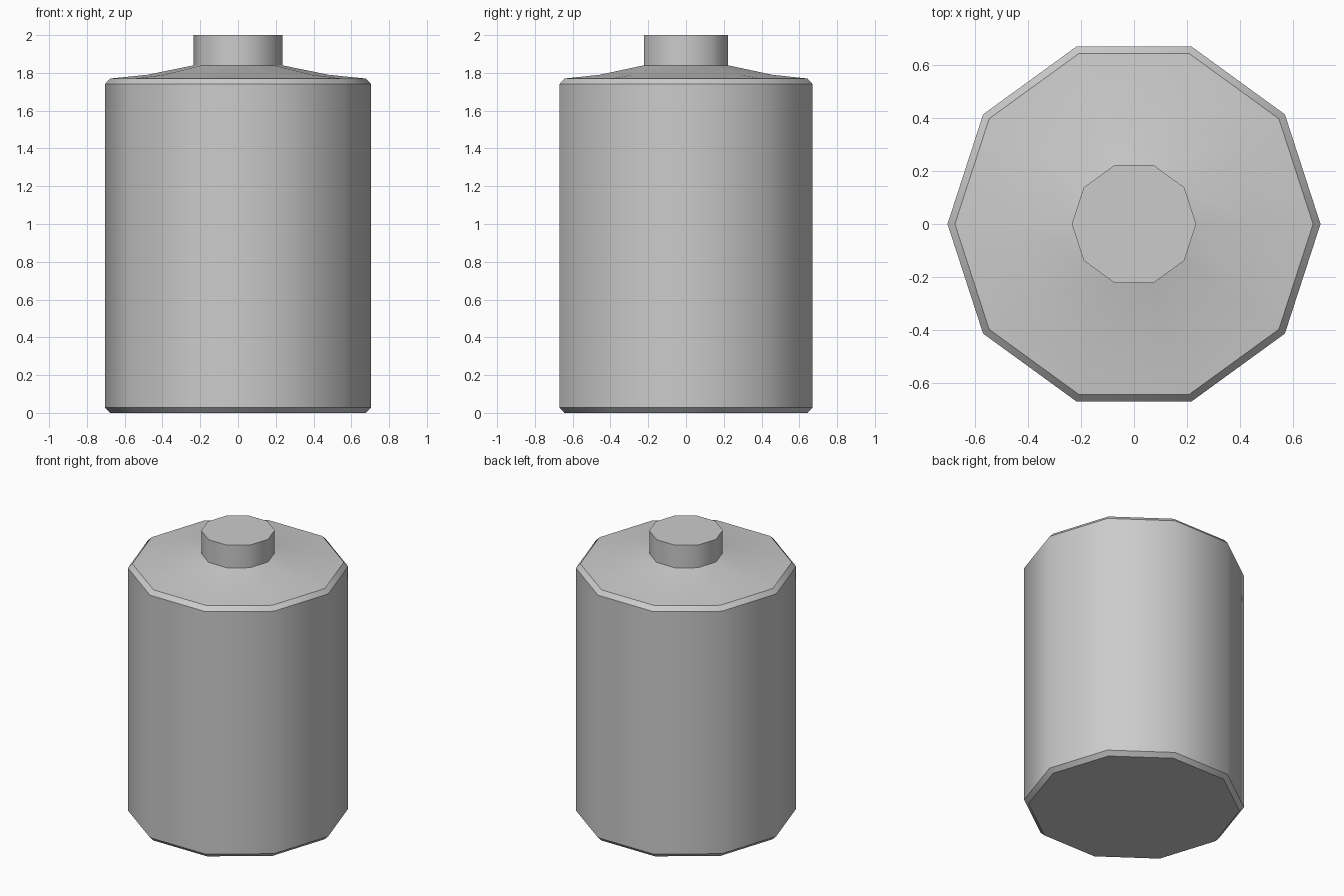
import bpy, bmesh, math

if "Cube" in bpy.data.objects:
    bpy.data.objects.remove(bpy.data.objects["Cube"])

SIDES = 10


def lathe(name, profile, cap_bottom=False, cap_top=False):
    """Spin a (radius, z) profile into a ten-sided shell."""
    bm = bmesh.new()
    rings = []
    for r, z in profile:
        rings.append([bm.verts.new((r * math.cos(2 * math.pi * i / SIDES),
                                    r * math.sin(2 * math.pi * i / SIDES), z))
                      for i in range(SIDES)])
    for a, b in zip(rings, rings[1:]):
        for i in range(SIDES):
            j = (i + 1) % SIDES
            bm.faces.new((a[i], a[j], b[j], b[i]))
    if cap_bottom:
        bm.faces.new(rings[0][::-1])
    if cap_top:
        bm.faces.new(rings[-1])
    mesh = bpy.data.meshes.new(name)
    bm.to_mesh(mesh)
    bm.free()
    obj = bpy.data.objects.new(name, mesh)
    bpy.context.collection.objects.link(obj)
    # Smooth round the sides, sharp at chamfers and caps
    bpy.ops.object.select_all(action='DESELECT')
    obj.select_set(True)
    bpy.context.view_layer.objects.active = obj
    bpy.ops.object.shade_smooth_by_angle(angle=math.radians(40))
    return obj


# Body with chamfered rims and a slightly concave shoulder
lathe("body", [(0.677, 0), (0.705, 0.028), (0.705, 1.74), (0.677, 1.77),
               (0.48, 1.79), (0.235, 1.84)], cap_bottom=True)

# Neck rising from the shoulder
lathe("neck", [(0.235, 1.84), (0.235, 2.0)], cap_top=True)
